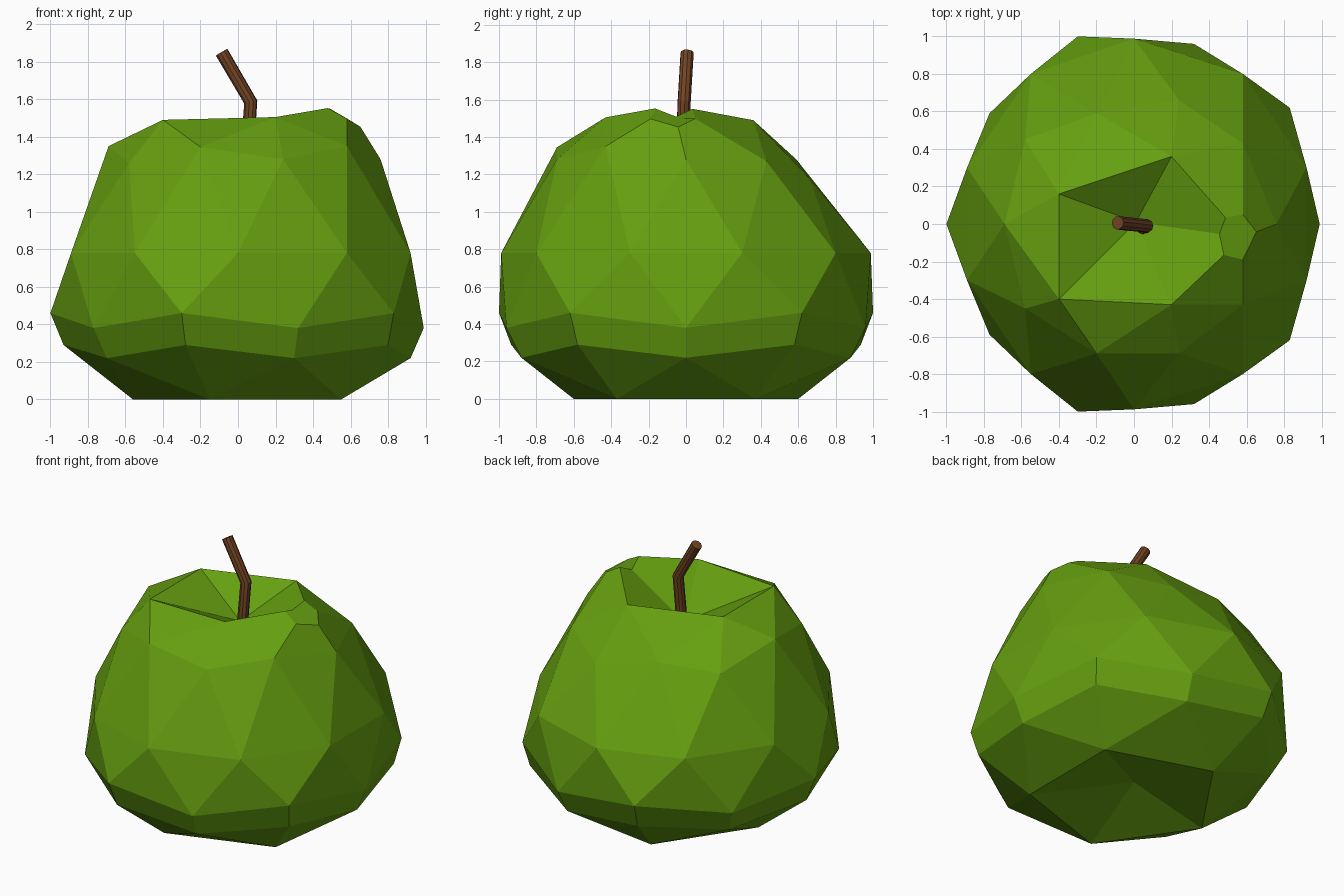
import bpy, bmesh

if "Cube" in bpy.data.objects:
    bpy.data.objects.remove(bpy.data.objects["Cube"])


def material(name, rgb):
    m = bpy.data.materials.new(name)
    m.diffuse_color = (*rgb, 1)
    m.use_nodes = True
    m.node_tree.nodes["Principled BSDF"].inputs["Base Color"].default_value = m.diffuse_color
    return m


green = material("leaf green", (0.13, 0.345, 0.005))
brown = material("bark brown", (0.17, 0.057, 0.017))


def mirrored(points, z_even, z_odd):
    """Ten-point ring from its y >= 0 half, which starts and ends on the x axis."""
    half = [(x, y, z_odd if i % 2 else z_even) for i, (x, y) in enumerate(points)]
    return half + [(x, -y, z) for x, y, z in reversed(half[1:-1])]


# Fruit body: rings of points from the top rim to the base
crown = [(.58, -.07, 1.57), (.2, .36, 1.49), (-.4, .16, 1.49), (-.4, -.4, 1.49), (.2, -.43, 1.505)]
shoulder = [(.76, 0, 1.28), (.58, .43, 1.27), (.24, .66, 1.18), (-.2, .59, 1.28), (-.58, .45, 1.25),
            (-.69, 0, 1.35), (-.58, -.45, 1.26), (-.2, -.69, 1.345), (.24, -.69, 1.28), (.58, -.43, 1.35)]
waist = [(.92, .3), (.58, .8), (0, .988), (-.55, .8), (-.89, .3)]
waist = [(x, y, .78) for x, y in waist] + [(x, -y, .78) for x, y in reversed(waist)]
belly = mirrored([(.99, 0), (.83, .62), (.32, .96), (-.3, 1), (-.77, .59), (-1, 0)], .38, .46)
underside = mirrored([(.92, 0), (.8, .58), (.3, .88), (-.28, .935), (-.7, .52), (-.93, 0)], .22, .29)
base = [(.55, .37, 0), (-.15, .6, 0), (-.56, 0, 0), (-.15, -.6, 0), (.55, -.37, 0)]

bm = bmesh.new()
T, U, E, A, B, V = [[bm.verts.new(p) for p in ring]
                    for ring in (crown, shoulder, waist, belly, underside, base)]
top = bm.verts.new((.01, .01, 1.29))
bottom = bm.verts.new((0, 0, .13))


def face(*verts):
    bm.faces.new(verts)


# Crown dimple, crown slope, lower slope and base dimple
for k in range(5):
    n, a, b, c = (k + 1) % 5, 2 * k, 2 * k + 1, (2 * k + 2) % 10
    face(top, T[k], T[n])
    face(T[k], U[a], U[b])
    face(T[k], U[b], T[n])
    face(T[n], U[b], U[c])
    face(V[k], B[b], B[a])
    face(V[k], B[c], B[b])
    face(V[k], V[n], B[c])
    face(bottom, V[n], V[k])
# Sides
for j in range(10):
    n = (j + 1) % 10
    face(U[j], E[j], U[n])
    face(U[n], E[j], E[n])
    face(E[j], A[j], A[n])
    face(E[j], A[n], E[n])
    face(A[j], B[j], B[n], A[n])

# Blunted high corner of the crown
bmesh.ops.bevel(bm, geom=[T[0]], offset=.14, offset_type='OFFSET', segments=1,
                profile=.5, affect='VERTICES', clamp_overlap=False)
bmesh.ops.recalc_face_normals(bm, faces=bm.faces)
mesh = bpy.data.meshes.new("fruit_body")
bm.to_mesh(mesh)
bm.free()
mesh.materials.append(green)
bpy.context.collection.objects.link(bpy.data.objects.new("fruit_body", mesh))

# Bent stem
curve = bpy.data.curves.new("stem", 'CURVE')
curve.dimensions = '3D'
curve.bevel_depth = .036
curve.bevel_resolution = 3
curve.use_fill_caps = True
spline = curve.splines.new('POLY')
path = [(.045, -.02, 1.26), (.068, -.01, 1.585), (-.087, .006, 1.85)]
spline.points.add(len(path) - 1)
for point, co in zip(spline.points, path):
    point.co = (*co, 1)
curve.materials.append(brown)
stem = bpy.data.objects.new("stem", curve)
bpy.context.collection.objects.link(stem)
bpy.context.view_layer.objects.active = stem
stem.select_set(True)
bpy.ops.object.convert(target='MESH')
bpy.ops.object.shade_smooth_by_angle()
